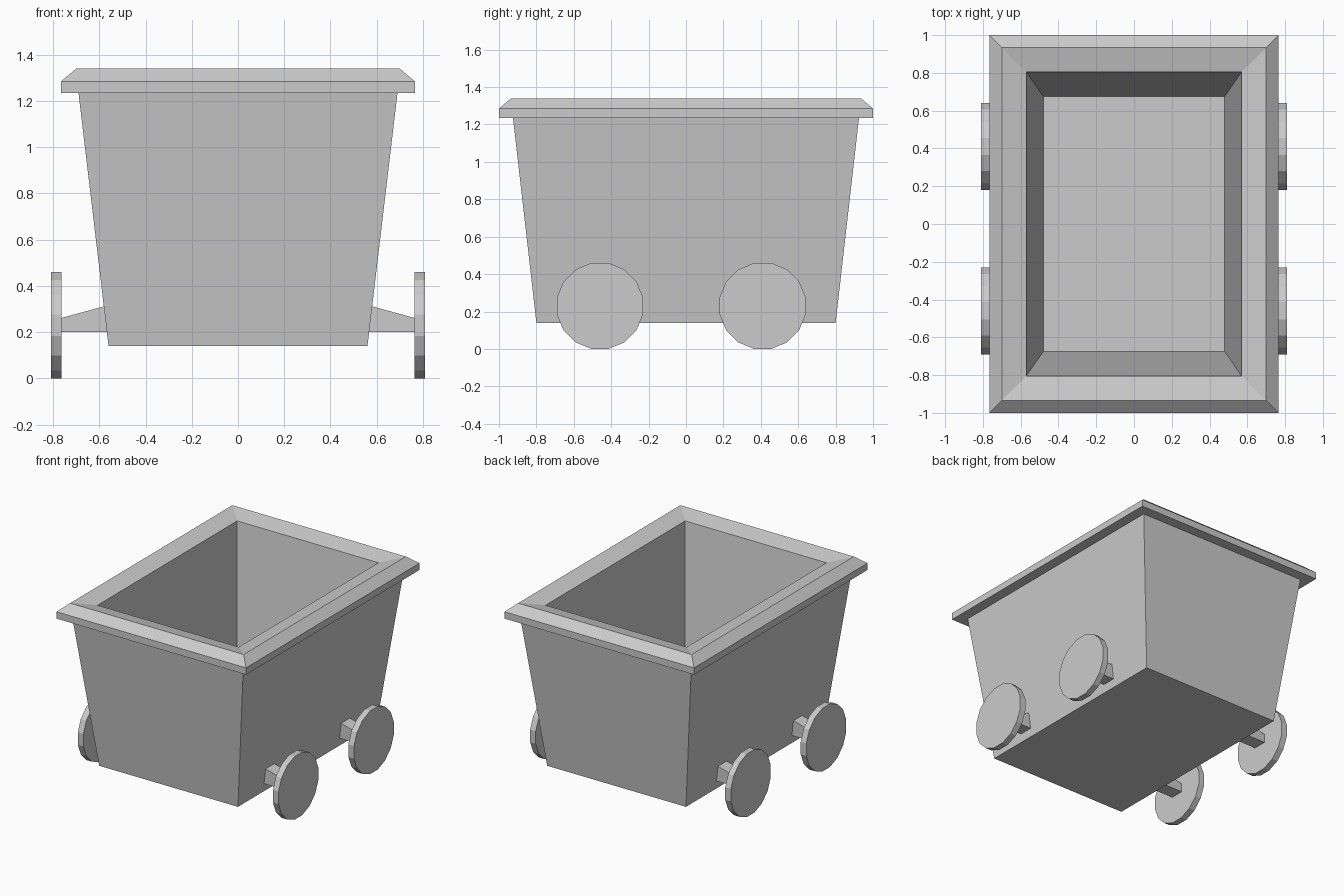
import bpy, bmesh
from math import pi, cos
from mathutils import Matrix

if "Cube" in bpy.data.objects:
    bpy.data.objects.remove(bpy.data.objects["Cube"])


def finish(name, bm):
    bmesh.ops.recalc_face_normals(bm, faces=bm.faces[:])
    mesh = bpy.data.meshes.new(name)
    bm.to_mesh(mesh)
    bm.free()
    obj = bpy.data.objects.new(name, mesh)
    bpy.context.collection.objects.link(obj)
    return obj


def rect_loft(name, sections):
    """Skin a closed solid through rectangles (half_x, half_y, z)."""
    bm = bmesh.new()
    rings = [[bm.verts.new((sx * hx, sy * hy, z))
              for sx, sy in ((-1, -1), (1, -1), (1, 1), (-1, 1))]
             for hx, hy, z in sections]
    for a, b in zip(rings, rings[1:]):
        for i in range(4):
            j = (i + 1) % 4
            bm.faces.new((a[i], a[j], b[j], b[i]))
    bm.faces.new(rings[0])
    bm.faces.new(rings[-1])
    return finish(name, bm)


# Hollow tub: tapered outside, bevelled overhanging rim, tapered inside
rect_loft("cart_tub", [
    (0.56, 0.80, 0.14), (0.69, 0.925, 1.235),
    (0.765, 1.00, 1.235), (0.765, 1.00, 1.285),
    (0.70, 0.935, 1.34), (0.57, 0.805, 1.31),
    (0.48, 0.675, 0.25),
])

# Wheels and tapered axle stubs, one per corner
SIDES, RADIUS = 16, 0.23


def wheel(name, side, y):
    bm = bmesh.new()
    r = RADIUS / cos(pi / SIDES)
    place = (Matrix.Translation((side * 0.787, y, RADIUS))
             @ Matrix.Rotation(pi / 2, 4, 'Y') @ Matrix.Rotation(pi / SIDES, 4, 'Z'))
    bmesh.ops.create_cone(bm, cap_ends=True, segments=SIDES, radius1=r,
                          radius2=r, depth=0.045, matrix=place)
    finish(name, bm)
    # A flat side of the wheel rests on the ground


def axle(name, side, y):
    bm = bmesh.new()
    profile = [(0.55, 0.20), (0.77, 0.20), (0.77, 0.26), (0.55, 0.32)]
    face = bm.faces.new([bm.verts.new((side * x, y - 0.05, z)) for x, z in profile])
    out = bmesh.ops.extrude_face_region(bm, geom=[face])
    moved = [v for v in out["geom"] if isinstance(v, bmesh.types.BMVert)]
    bmesh.ops.translate(bm, verts=moved, vec=(0, 0.10, 0))
    # extrude keeps the source face only when it is a lone face; close if missing
    bmesh.ops.holes_fill(bm, edges=bm.edges[:], sides=4)
    finish(name, bm)


for end, y in (("front", -0.46), ("back", 0.41)):
    for label, side in (("left", -1), ("right", 1)):
        wheel(f"{end}_{label}_wheel", side, y)
        axle(f"{end}_{label}_axle", side, y)
